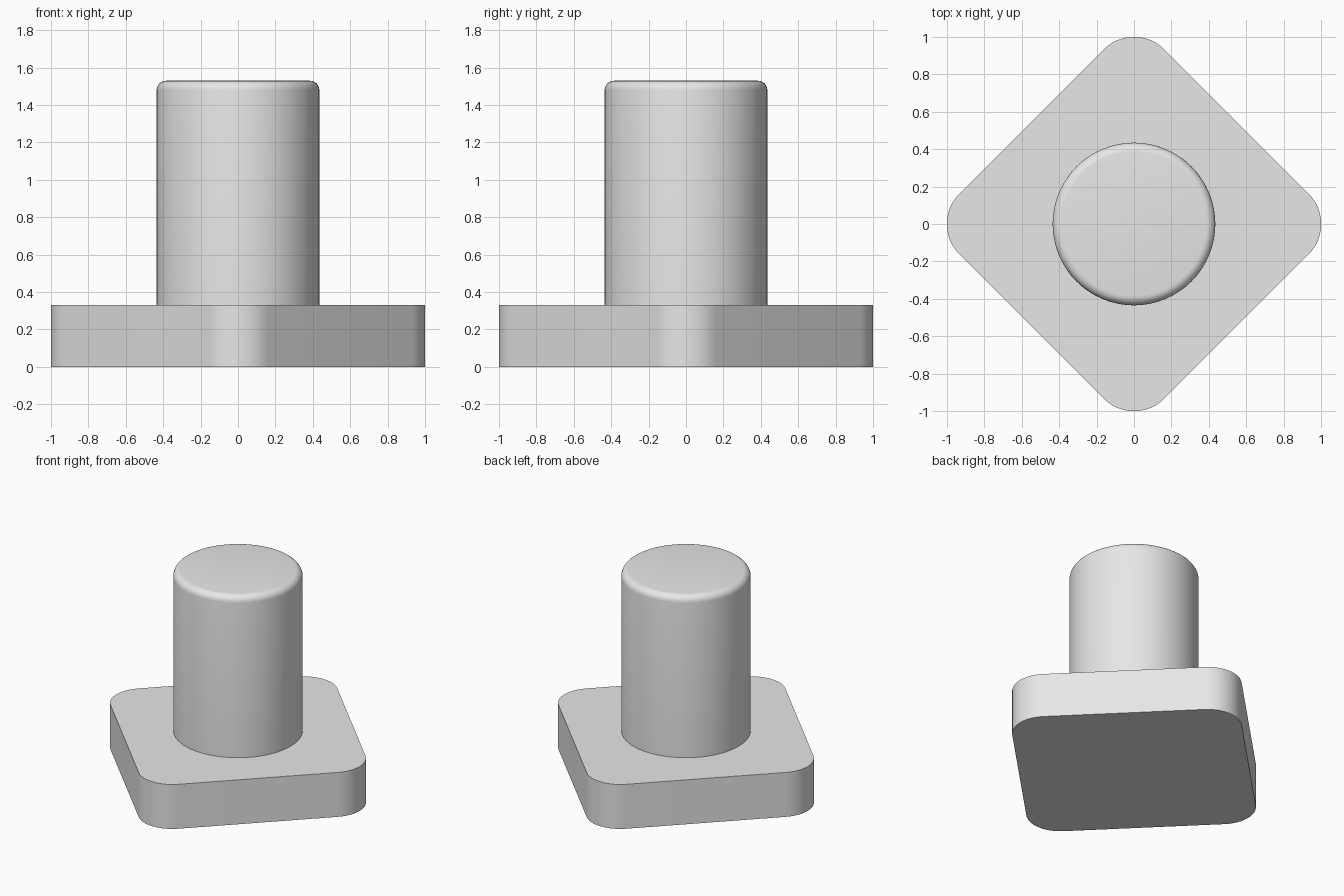
import bpy
import bmesh
from math import pi, radians
from mathutils import Matrix

cube = bpy.data.objects.get("Cube")
if cube:
    bpy.data.objects.remove(cube, do_unlink=True)

GREY = (0.8, 0.8, 0.8, 1.0)
grey = bpy.data.materials.new("plain_grey")
grey.use_nodes = True
grey.diffuse_color = GREY
grey.node_tree.nodes["Principled BSDF"].inputs["Base Color"].default_value = GREY

BASE_TOP, POST_TOP = 0.33, 1.53
HALF_SIDE, CORNER = 0.775, 0.23
POST_RADIUS, RIM = 0.435, 0.05


def add_part(name, bm):
    """Turn a bmesh into a smooth-shaded object with crisp edges."""
    mesh = bpy.data.meshes.new(name)
    bm.to_mesh(mesh)
    bm.free()
    mesh.materials.append(grey)
    obj = bpy.data.objects.new(name, mesh)
    bpy.context.collection.objects.link(obj)
    bpy.ops.object.select_all(action="DESELECT")
    obj.select_set(True)
    bpy.context.view_layer.objects.active = obj
    bpy.ops.object.shade_smooth_by_angle(angle=radians(30))
    return obj


# Base plate: square slab with rounded upright edges, turned corner-forward
bm = bmesh.new()
bmesh.ops.create_cube(bm, size=1)
bmesh.ops.scale(bm, vec=(2 * HALF_SIDE, 2 * HALF_SIDE, BASE_TOP), verts=bm.verts)
bmesh.ops.translate(bm, vec=(0, 0, BASE_TOP / 2), verts=bm.verts)
upright = [e for e in bm.edges
           if abs(e.verts[0].co.z - e.verts[1].co.z) > BASE_TOP / 2]
bmesh.ops.bevel(bm, geom=upright, offset=CORNER, offset_type="OFFSET",
                segments=12, profile=0.5, affect="EDGES")
bmesh.ops.rotate(bm, matrix=Matrix.Rotation(pi / 4, 3, "Z"), verts=bm.verts)
add_part("base_plate", bm)

# Round post: cylinder with a softened top rim
bm = bmesh.new()
height = POST_TOP - BASE_TOP
bmesh.ops.create_cone(bm, cap_ends=True, segments=64, radius1=POST_RADIUS,
                      radius2=POST_RADIUS, depth=height)
bmesh.ops.translate(bm, vec=(0, 0, BASE_TOP + height / 2), verts=bm.verts)
rim = [e for e in bm.edges if all(v.co.z > POST_TOP - 0.01 for v in e.verts)]
bmesh.ops.bevel(bm, geom=rim, offset=RIM, offset_type="OFFSET",
                segments=6, profile=0.5, affect="EDGES")
add_part("round_post", bm)
